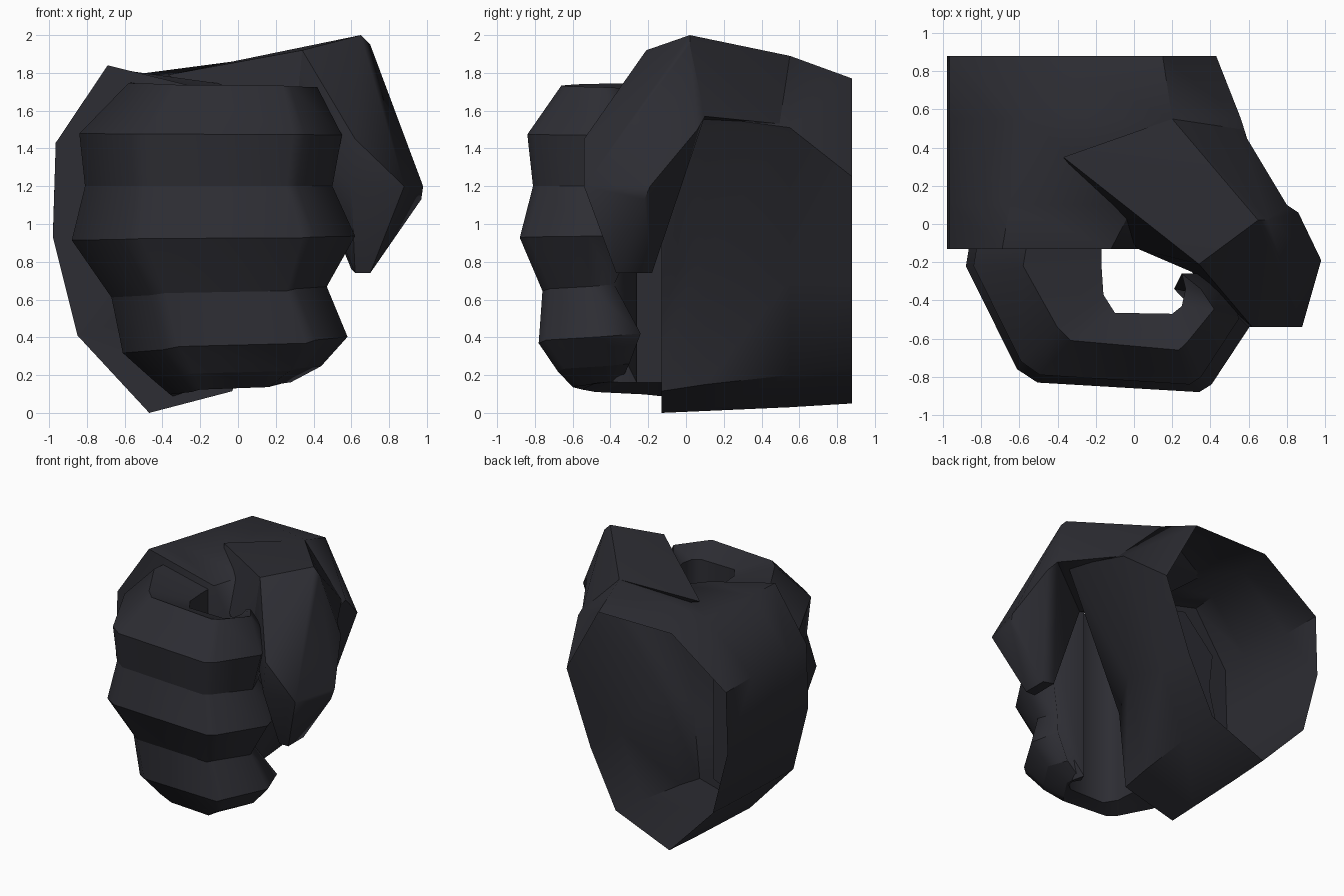
import bpy, bmesh, math

if "Cube" in bpy.data.objects:
    bpy.data.objects.remove(bpy.data.objects["Cube"])

mat = bpy.data.materials.new("dark slate")
mat.diffuse_color = (0.026, 0.026, 0.033, 1)
mat.use_nodes = True
mat.node_tree.nodes["Principled BSDF"].inputs["Base Color"].default_value = mat.diffuse_color


def finish(bm, name, angle):
    bmesh.ops.recalc_face_normals(bm, faces=bm.faces)
    me = bpy.data.meshes.new(name)
    bm.to_mesh(me)
    bm.free()
    ob = bpy.data.objects.new(name, me)
    me.materials.append(mat)
    bpy.context.collection.objects.link(ob)
    bpy.ops.object.select_all(action='DESELECT')
    ob.select_set(True)
    bpy.context.view_layer.objects.active = ob
    bpy.ops.object.shade_smooth_by_angle(angle=math.radians(angle), keep_sharp_edges=True)
    return ob


def bridge(bm, a, b, closed):
    n = len(a)
    for i in range(n if closed else n - 1):
        j = (i + 1) % n
        bm.faces.new((a[i], a[j], b[j], b[i]))


def hull(name, pts):
    bm = bmesh.new()
    vs = [bm.verts.new(p) for p in pts]
    bmesh.ops.convex_hull(bm, input=vs)
    bmesh.ops.delete(bm, geom=[v for v in bm.verts if not v.link_faces], context='VERTS')
    finish(bm, name, 48)


# palm: tube along y, open at the wrist, closed towards the fingers
left = [(-.47, 0), (-.85, .41), (-.98, .93), (-.965, 1.43)]
stations = [
    (.88, .05, [(-.49, 1.77), (.15, 1.77), (.43, 1.25), (.22, .68), (0, .24)]),
    (.55, .03, [(-.56, 1.79), (.2, 1.89), (.56, 1.51), (.2, .7), (-.01, .2)]),
    (.10, .01, [(-.65, 1.82), (.0, 1.73), (.7, 1.57), (.14, .85), (-.02, .15)]),
    (-.13, 0, [(-.69, 1.84), (-.12, 1.7), (.12, 1.28), (.03, .7), (-.03, .115)]),
]
bm = bmesh.new()
rings = []
for y, dz, right in stations:
    pts = [(x, z + dz * (1 - z / 1.43)) for x, z in left] + right
    rings.append([bm.verts.new((x, y, z)) for x, z in pts])
for a, b in zip(rings, rings[1:]):
    bridge(bm, a, b, True)
bm.faces.new(rings[-1])
finish(bm, "palm", 48)

# thumb base: wedge from the top of the palm to the knuckle
hull("thumb_base", [
    (.65, .02, 2), (.7, .02, 1.95), (.34, -.21, 1.92), (-.37, .35, 1.79),
    (.2, .55, 1.89), (.56, .5, 1.53), (.8, .1, 1.57), (.3, -.25, 1.5),
    (.02, -.13, 1.5)])

# thumb tip: bent down beside the fingers
hull("thumb_tip", [
    (.65, .02, 2), (.7, .02, 1.95), (.34, -.21, 1.92), (.8, .1, 1.57),
    (.86, .06, 1.5), (.98, -.19, 1.2), (.97, -.22, 1.13), (.88, -.54, 1.2),
    (.62, -.54, 1.45), (.6, -.54, 1.2), (.5, -.2, 1.25), (.3, -.25, 1.5),
    (.62, -.37, .74), (.7, -.37, .74), (.7, -.18, .74), (.6, -.18, .76)])

# fingers: ridged sheet curled around the grip hole
# (z, left x, front y, right x, tip y, z rise to the right)
rows = [
    (1.75, -.58, -.63, .42, -.34, -.03),
    (1.48, -.84, -.81, .55, -.26, -.01),
    (1.20, -.81, -.78, .50, -.36, 0),
    (.91, -.88, -.85, .62, -.26, .03),
    (.60, -.67, -.73, .47, -.38, .08),
    (.30, -.61, -.75, .58, -.24, .12),
    (.17, -.46, -.65, .44, -.30, .09),
    (.085, -.36, -.57, .28, -.34, .09),
]


def outer(z, l, f, r, t, dz):
    k = (r - l) / 1.4
    path = [(l + .02, -.1), (l, -.22), (l + .25 * k, f + .09), (l + .35 * k, f + .02),
            (r - .26 * k, f - .03), (r - .2 * k, f + .01), (r, (f + t) / 2 + .04),
            (r - .07, t)]
    return [(x, y, z + dz * i / 7) for i, (x, y) in enumerate(path)]


hole = [(-.17, -.1), (-.17, -.22), (-.16, -.37), (-.1, -.465),
        (.2, -.47), (.25, -.43), (.27, -.34), (.25, -.26)]
bm = bmesh.new()
loft = [[bm.verts.new(p) for p in outer(*r)] for r in rows]
for z in (.16, 1.66):
    loft.append([bm.verts.new((x, y, z)) for x, y in hole])
for a, b in zip(loft, loft[1:] + loft[:1]):
    bridge(bm, a, b, False)
for end in (0, -1):
    bm.faces.new([row[end] for row in loft])
# finger ridges stay creased, the curl around the hand is smooth
for row in loft:
    for a, b in zip(row, row[1:]):
        bm.edges.get((a, b)).smooth = False
finish(bm, "fingers", 62)
